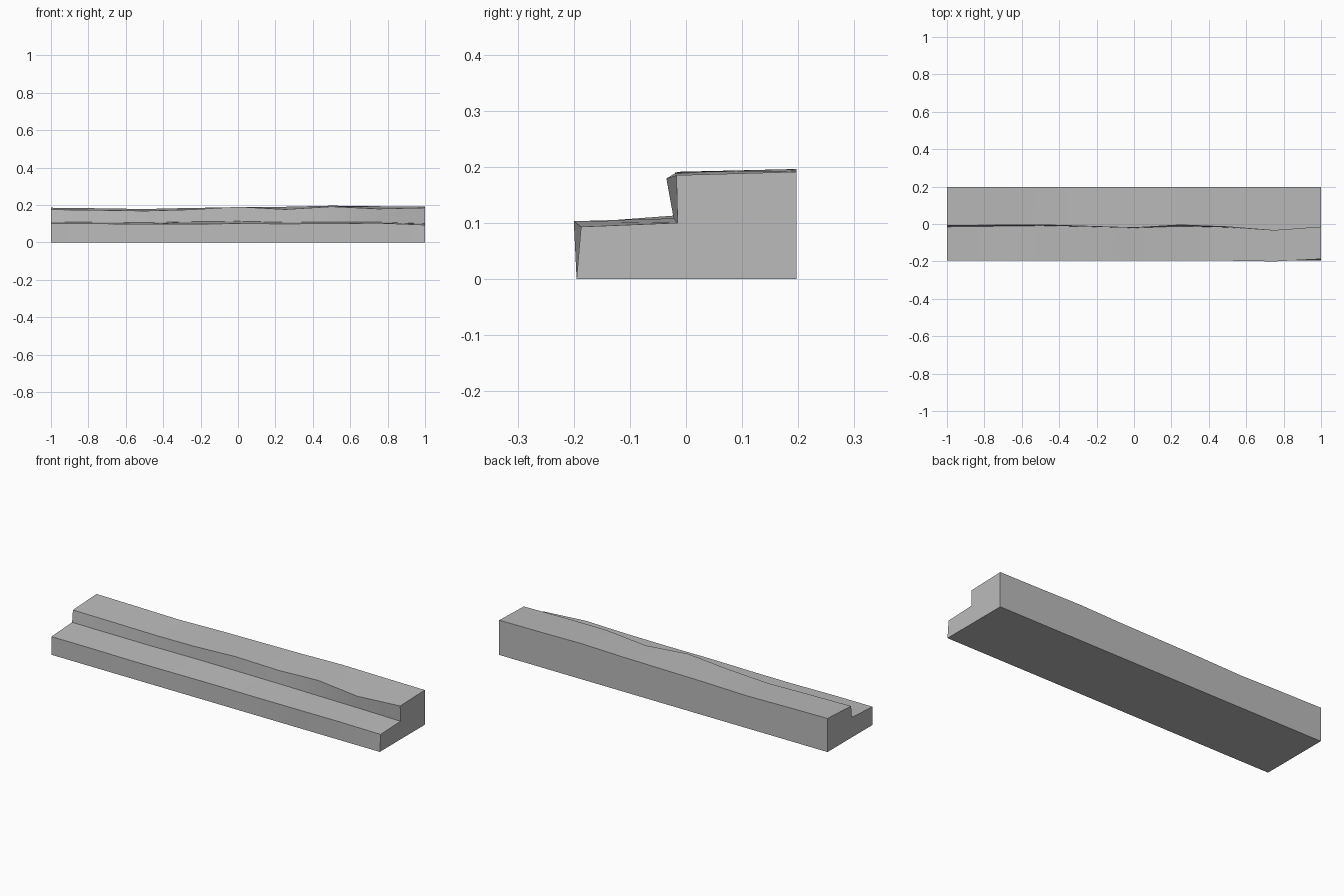
import bpy, bmesh, math

cube = bpy.data.objects.get("Cube")
if cube:
    bpy.data.objects.remove(cube, do_unlink=True)

stone = bpy.data.materials.new("grey stone")
stone.use_nodes = True
grey = (0.5, 0.5, 0.5, 1)
stone.diffuse_color = grey
stone.node_tree.nodes["Principled BSDF"].inputs["Base Color"].default_value = grey

# Worn edges at even stations along the block, from -x to +x
front_y = [-.195, -.195, -.194, -.194, -.195, -.195, -.196, -.2, -.187]
front_z = [.1, .1, .097, .098, .1, .099, .1, .103, .093]
tread_z = [.11, .107, .105, .11, .113, .107, .108, .108, .1]
riser_y = [-.015, -.012, -.009, -.014, -.021, -.012, -.018, -.022, -.015]
lip_y = [-.008, -.006, -.004, -.012, -.02, -.005, -.015, -.035, -.017]
lip_z = [.175, .172, .168, .175, .19, .176, .191, .179, .185]
back_z = [.185, .182, .178, .184, .187, .19, .196, .193, .191]

bm = bmesh.new()
rings = []
for i, row in enumerate(zip(front_y, front_z, tread_z, riser_y, lip_y, lip_z, back_z)):
    fy, fz, tz, ry, ly, lz, bz = row
    profile = [(-.195, 0), (fy, fz), (ry, tz), (ly, lz), (.197, bz), (.197, 0)]
    rings.append([bm.verts.new((-1 + i * .25, y, z)) for y, z in profile])

# Skin the stations and close the ends
for a, b in zip(rings, rings[1:]):
    for j in range(6):
        k = (j + 1) % 6
        bm.faces.new((a[j], a[k], b[k], b[j]))
bm.faces.new(rings[0])
bm.faces.new(rings[-1])
bmesh.ops.recalc_face_normals(bm, faces=bm.faces)
mesh = bpy.data.meshes.new("stone_step")
bm.to_mesh(mesh)
bm.free()

step = bpy.data.objects.new("stone_step", mesh)
bpy.context.collection.objects.link(step)
mesh.materials.append(stone)
bpy.context.view_layer.objects.active = step
step.select_set(True)
bpy.ops.object.shade_smooth_by_angle(angle=math.radians(30))
